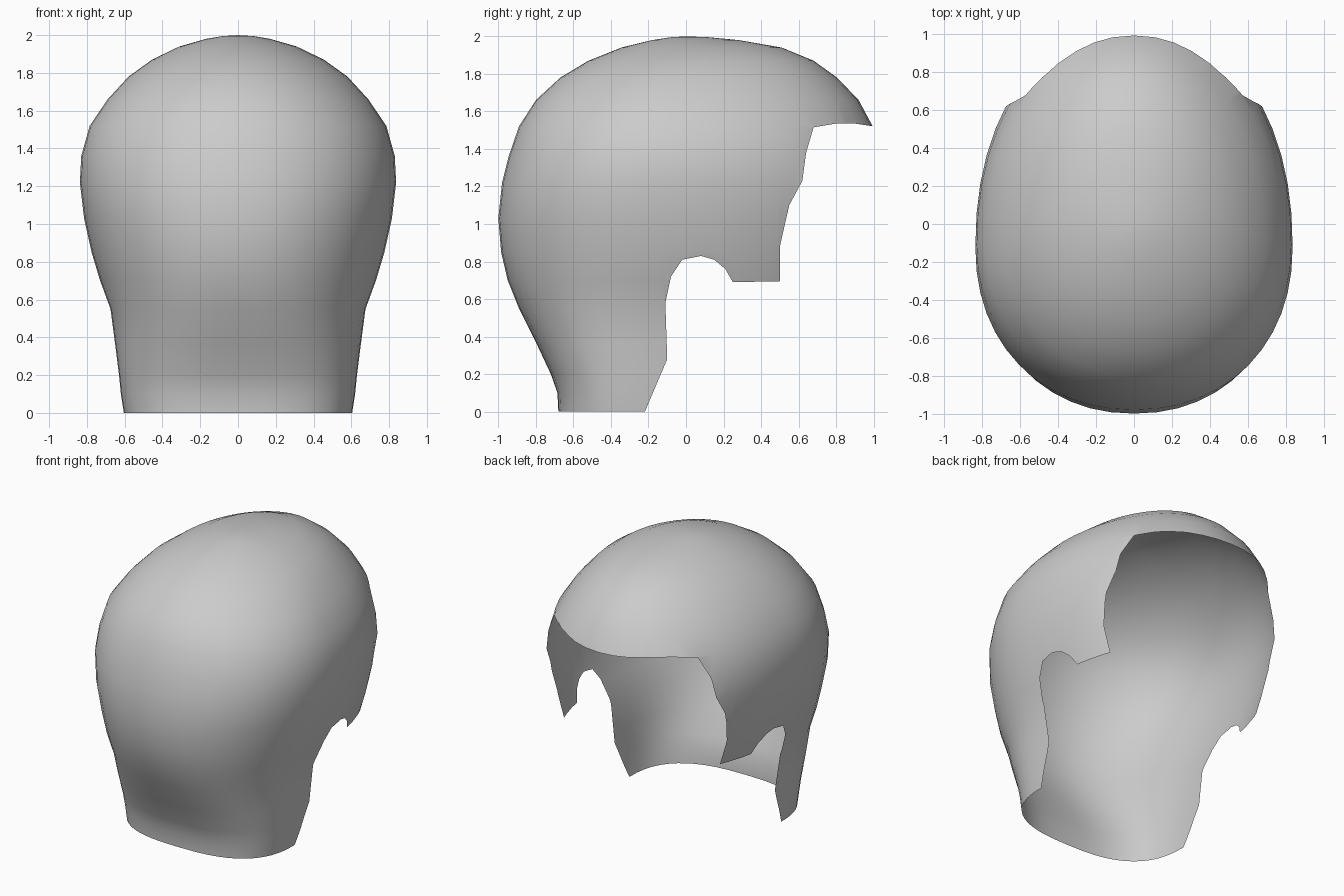
import bpy, bmesh, math
from mathutils import Vector
from mathutils.geometry import intersect_point_tri_2d, tessellate_polygon

if "Cube" in bpy.data.objects:
    bpy.data.objects.remove(bpy.data.objects["Cube"])

# Horizontal sections: height, half width, back y, y of widest point, front y, squareness
SECTIONS = [
    (0.00, 0.605, -0.68, -0.20, 0.80, 2.7),
    (0.10, 0.62, -0.685, -0.20, 0.80, 2.7),
    (0.20, 0.63, -0.72, -0.20, 0.82, 2.6),
    (0.36, 0.65, -0.795, -0.18, 0.86, 2.5),
    (0.55, 0.675, -0.89, -0.16, 0.92, 2.3),
    (0.70, 0.73, -0.95, -0.14, 0.98, 2.2),
    (0.85, 0.775, -0.985, -0.12, 1.02, 2.15),
    (1.03, 0.815, -1.00, -0.12, 1.05, 2.15),
    (1.22, 0.837, -0.98, -0.12, 1.06, 2.15),
    (1.36, 0.83, -0.945, -0.11, 1.05, 2.1),
    (1.52, 0.785, -0.89, -0.10, 0.995, 2.1),
    (1.66, 0.69, -0.80, -0.07, 0.92, 2.05),
    (1.78, 0.58, -0.67, -0.03, 0.805, 2.0),
    (1.87, 0.455, -0.52, 0.03, 0.68, 2.0),
    (1.94, 0.31, -0.345, 0.05, 0.51, 2.0),
    (1.98, 0.17, -0.18, 0.03, 0.28, 2.0),
    (1.995, 0.08, -0.08, 0.01, 0.12, 2.0),
]
# Side outline (y, z) of the open area: neck, ear notch, sideburn, temple, brim
OPENING = [
    (-0.26, -0.10), (-0.215, 0.01), (-0.10, 0.28), (-0.11, 0.58), (-0.08, 0.72),
    (-0.02, 0.81), (0.08, 0.83), (0.15, 0.81), (0.21, 0.76), (0.25, 0.69),
    (0.50, 0.695), (0.50, 0.88), (0.55, 1.10), (0.62, 1.23), (0.64, 1.38),
    (0.68, 1.515), (0.80, 1.535), (0.90, 1.535), (1.00, 1.52), (1.50, 1.45),
    (1.50, -0.10),
]
SEGMENTS = 48


def ring_point(section, i):
    """Point on a rounded section, starting at the back."""
    z, half, back, mid, front, power = section
    a = 2 * math.pi * i / SEGMENTS
    s, c = math.sin(a), -math.cos(a)
    x = math.copysign(abs(s) ** (2 / power), s) * half
    y = math.copysign(abs(c) ** (2 / power), c)
    return x, mid + y * ((front - mid) if y > 0 else (mid - back)), z


def inside(y, z, poly):
    """Even-odd test for a point in the side outline."""
    hit = False
    for (y1, z1), (y2, z2) in zip(poly, poly[1:] + poly[:1]):
        if (z1 > z) != (z2 > z) and y < y1 + (z - z1) * (y2 - y1) / (z2 - z1):
            hit = not hit
    return hit


# Full rounded shell
bm = bmesh.new()
rings = [[bm.verts.new(ring_point(s, i)) for i in range(SEGMENTS)] for s in SECTIONS]
for low, high in zip(rings, rings[1:]):
    for i in range(SEGMENTS):
        j = (i + 1) % SEGMENTS
        bm.faces.new((low[i], low[j], high[j], high[i]))
crown = bm.verts.new((0, 0, 2))
for i in range(SEGMENTS):
    bm.faces.new((rings[-1][i], rings[-1][(i + 1) % SEGMENTS], crown))

# Cut along each side of the opening, only where it passes, then clear the open area
for a, b in zip(OPENING, OPENING[1:]):
    lo = [min(a[k], b[k]) - 0.001 for k in (0, 1)]
    hi = [max(a[k], b[k]) + 0.001 for k in (0, 1)]
    faces = [f for f in bm.faces
             if all(min(v.co[k + 1] for v in f.verts) <= hi[k]
                    and max(v.co[k + 1] for v in f.verts) >= lo[k] for k in (0, 1))]
    if not faces:
        continue
    geom = list({e for f in faces for e in f.edges}) + list({v for f in faces for v in f.verts})
    bmesh.ops.bisect_plane(bm, geom=faces + geom, dist=0.0005,
                           plane_co=(0, a[0], a[1]),
                           plane_no=Vector((0, b[1] - a[1], a[0] - b[0])).normalized())
gone = []
for f in bm.faces:
    centre = f.calc_center_median()
    if inside(centre.y, centre.z, OPENING):
        gone.append(f)
bmesh.ops.delete(bm, geom=gone, context='FACES')
bmesh.ops.recalc_face_normals(bm, faces=bm.faces)
top = max(bm.faces, key=lambda f: f.calc_center_median().z)
if top.normal.z < 0:
    bmesh.ops.reverse_faces(bm, faces=bm.faces)

mesh = bpy.data.meshes.new("hair_cap")
bm.to_mesh(mesh)
bm.free()
cap = bpy.data.objects.new("hair_cap", mesh)
bpy.context.collection.objects.link(cap)

# Single plain colour
grey = bpy.data.materials.new("plain_grey")
grey.use_nodes = True
colour = (0.6, 0.6, 0.6, 1)
grey.diffuse_color = colour
grey.node_tree.nodes["Principled BSDF"].inputs["Base Color"].default_value = colour
mesh.materials.append(grey)

# Smooth surface
bpy.context.view_layer.objects.active = cap
cap.select_set(True)
bpy.ops.object.shade_smooth_by_angle(angle=math.radians(50))
